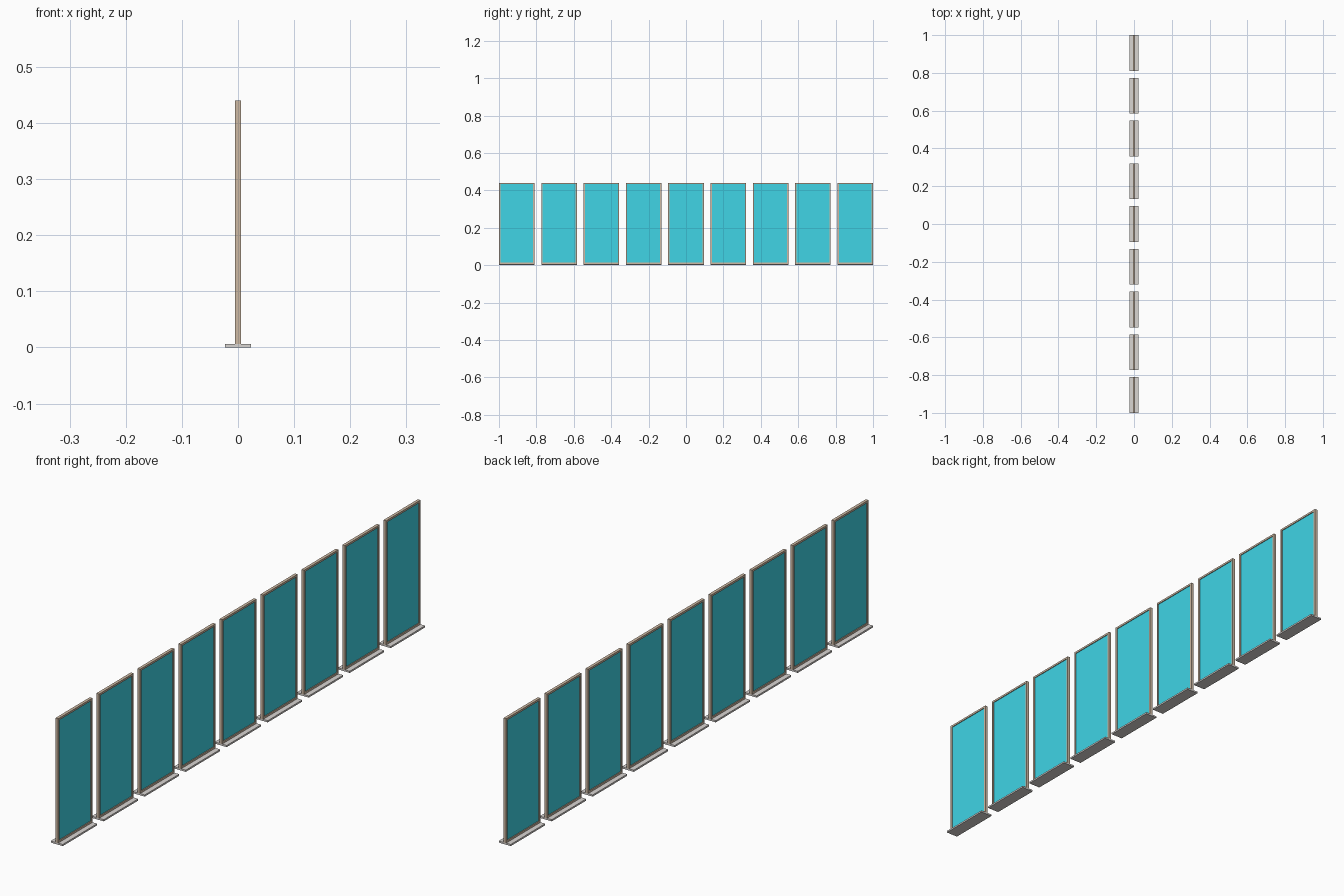
import bpy

if "Cube" in bpy.data.objects:
    bpy.data.objects.remove(bpy.data.objects["Cube"])

COUNT, WIDTH, HEIGHT = 9, 0.19, 0.44
PITCH = (2.0 - WIDTH) / (COUNT - 1)
BASE_H, BASE_D = 0.006, 0.046
BAR, DEPTH = 0.007, 0.0105       # frame bar width and thickness


def material(name, color):
    m = bpy.data.materials.new(name)
    m.diffuse_color = color
    m.use_nodes = True
    m.node_tree.nodes["Principled BSDF"].inputs["Base Color"].default_value = m.diffuse_color
    return m


wood = material("tan_frame", (0.62, 0.49, 0.37, 1))
teal = material("teal_panel", (0.05, 0.66, 0.79, 1))
stone = material("warm_grey", (0.70, 0.67, 0.65, 1))


def box(name, center, size, mat):
    bpy.ops.mesh.primitive_cube_add(size=1, location=center)
    o = bpy.context.object
    o.name = name
    o.scale = size
    bpy.ops.object.transform_apply(location=False, rotation=False, scale=True)
    o.data.materials.append(mat)
    return o


mid_z = (BASE_H + HEIGHT) / 2
inner_h = HEIGHT - BASE_H - 2 * BAR
inner_w = WIDTH - 2 * BAR

for i in range(COUNT):
    y = -1 + WIDTH / 2 + i * PITCH
    # flat foot
    box("base", (0, y, BASE_H / 2), (BASE_D, WIDTH, BASE_H), stone)
    # frame: two uprights, two rails
    for s in (-1, 1):
        box("frame_upright", (0, y + s * (WIDTH - BAR) / 2, mid_z),
            (DEPTH, BAR, HEIGHT - BASE_H), wood)
        box("frame_rail", (0, y, mid_z + s * (inner_h + BAR) / 2),
            (DEPTH, inner_w, BAR), wood)
    # recessed infill panel
    box("panel", (0, y, mid_z), (0.005, inner_w, inner_h), teal)
